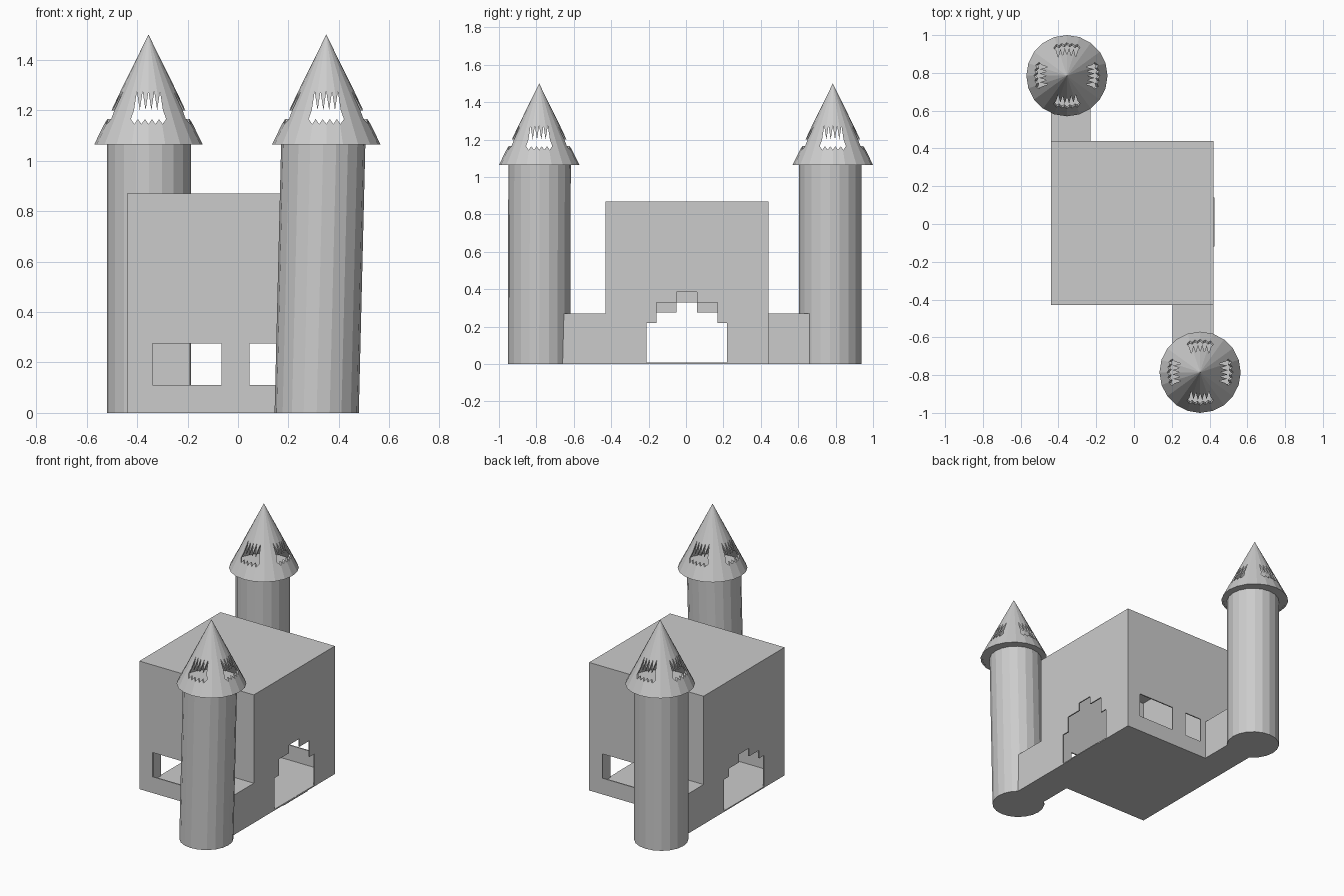
import bpy, bmesh, math
from mathutils import Vector

if "Cube" in bpy.data.objects:
    bpy.data.objects.remove(bpy.data.objects["Cube"])

stone = bpy.data.materials.new("grey_stone")
stone.use_nodes = True
GREY = (0.6, 0.6, 0.6, 1)
stone.diffuse_color = GREY
stone.node_tree.nodes["Principled BSDF"].inputs["Base Color"].default_value = GREY


def finish(name, bm):
    bmesh.ops.recalc_face_normals(bm, faces=bm.faces)
    mesh = bpy.data.meshes.new(name)
    bm.to_mesh(mesh)
    bm.free()
    mesh.materials.append(stone)
    ob = bpy.data.objects.new(name, mesh)
    bpy.context.collection.objects.link(ob)
    return ob


def box(name, x0, x1, y0, y1, z0, z1):
    bm = bmesh.new()
    bmesh.ops.create_cube(bm, size=1)
    for v in bm.verts:
        v.co = ((x0 + x1) / 2 + v.co.x * (x1 - x0),
                (y0 + y1) / 2 + v.co.y * (y1 - y0),
                (z0 + z1) / 2 + v.co.z * (z1 - z0))
    return finish(name, bm)


def prism(name, outline, axis, a, b):
    """Extrude an upright (horizontal, z) outline along x or y from a to b."""
    bm = bmesh.new()
    place = lambda u, z, d: (d, u, z) if axis == "x" else (u, d, z)
    face = bm.faces.new([bm.verts.new(place(u, z, a)) for u, z in outline])
    geom = bmesh.ops.extrude_face_region(bm, geom=[face])["geom"]
    shift = Vector(place(0, 0, b - a))
    for v in geom:
        if isinstance(v, bmesh.types.BMVert):
            v.co += shift
    return finish(name, bm)


def cut(target, cutters):
    for c in cutters:
        m = target.modifiers.new("opening", "BOOLEAN")
        m.operation, m.solver, m.object = "DIFFERENCE", "EXACT", c
    bpy.context.view_layer.update()
    done = target.evaluated_get(bpy.context.evaluated_depsgraph_get())
    mesh = bpy.data.meshes.new_from_object(done)
    target.modifiers.clear()
    target.data = mesh
    for c in cutters:
        bpy.data.objects.remove(c)


# Hollow keep with windows front and back and a stepped gate on each side
X0, X1, Y0, Y1, H, T = -0.44, 0.42, -0.43, 0.44, 0.87, 0.008
keep = box("keep", X0, X1, Y0, Y1, 0, H)
cutters = [box("room", X0 + T, X1 - T, Y0 + T, Y1 - T, T, H - T)]
for a, b in ((-0.34, -0.065), (0.045, 0.17)):
    cutters.append(box("front_window", a, b, Y0 - 0.05, Y0 + 0.05, 0.11, 0.275))
    cutters.append(box("back_window", X0 + X1 - b, X0 + X1 - a,
                       Y1 - 0.05, Y1 + 0.05, 0.11, 0.275))


def gate(x, mid, top):
    half = [(0.215, T), (0.215, 0.22), (0.163, 0.22), (0.163, mid),
            (0.055, mid), (0.055, top)]
    outline = [(0.005 + u, z) for u, z in half]
    outline += [(0.005 - u, z) for u, z in reversed(half)]
    return prism("gate", outline, "x", x - 0.05, x + 0.05)


cutters += [gate(X1, 0.33, 0.385), gate(X0, 0.275, 0.33)]
cut(keep, cutters)
box("gate_sill", X1 - 0.02, X1 + 0.005, -0.12, 0.14, 0, 0.006)

# Low walls joining the keep to the towers
box("front_wall", 0.205, X1, -0.665, Y0, 0, 0.27)
box("back_wall", X0, -0.23, Y1, 0.665, 0, 0.27)

SIDES, EAVES, PEAK = 20, 1.065, 1.5


def tower(name, base, top):
    bm = bmesh.new()
    bmesh.ops.create_cone(bm, cap_ends=True, segments=SIDES, radius1=0.167,
                          radius2=0.167, depth=EAVES)
    for v in bm.verts:
        t = v.co.z / EAVES + 0.5
        c = Vector(base).lerp(Vector(top), t)
        v.co = (v.co.x + c.x, v.co.y + c.y, t * EAVES)
    finish(name, bm)


def jagged_outline(c):
    """Toothed opening: long spikes above, short ones below."""
    n = 5
    upper = [(c + (i / (2 * n) - 0.5) * 0.115, 1.275 if i % 2 else 1.2)
             for i in range(2 * n + 1)]
    lower = [(c + (0.5 - i / (2 * n)) * 0.14, 1.145 if i % 2 else 1.165)
             for i in range(2 * n + 1)]
    return upper + lower


def roof(name, cx, cy):
    # Thin cone shell spun from outer and inner slopes
    bm = bmesh.new()
    rings = []
    for r in (0.215, 0.203):
        rings.append([bm.verts.new((cx + r * math.cos(math.tau * i / SIDES),
                                    cy + r * math.sin(math.tau * i / SIDES), EAVES))
                      for i in range(SIDES)])
    tips = [bm.verts.new((cx, cy, z)) for z in (PEAK, PEAK - 0.025)]
    outer, inner = rings
    for i in range(SIDES):
        j = (i + 1) % SIDES
        bm.faces.new((outer[i], outer[j], tips[0]))
        bm.faces.new((inner[j], inner[i], tips[1]))
        bm.faces.new((outer[j], outer[i], inner[i], inner[j]))
    cone = finish(name, bm)
    cut(cone, [prism("teeth_x", jagged_outline(cy), "x", cx - 0.3, cx + 0.3),
               prism("teeth_y", jagged_outline(cx), "y", cy - 0.3, cy + 0.3)])
    # Underside of the eaves
    bm = bmesh.new()
    bmesh.ops.create_circle(bm, cap_ends=True, segments=SIDES, radius=0.205)
    bmesh.ops.translate(bm, verts=bm.verts, vec=(cx, cy, EAVES + 0.001))
    finish(name + "_base", bm)


# Front tower leans slightly, back tower is upright
tower("front_tower", (0.312, -0.785), (0.338, -0.783))
tower("back_tower", (-0.353, 0.77), (-0.353, 0.77))
roof("front_roof", 0.35, -0.785)
roof("back_roof", -0.355, 0.785)
